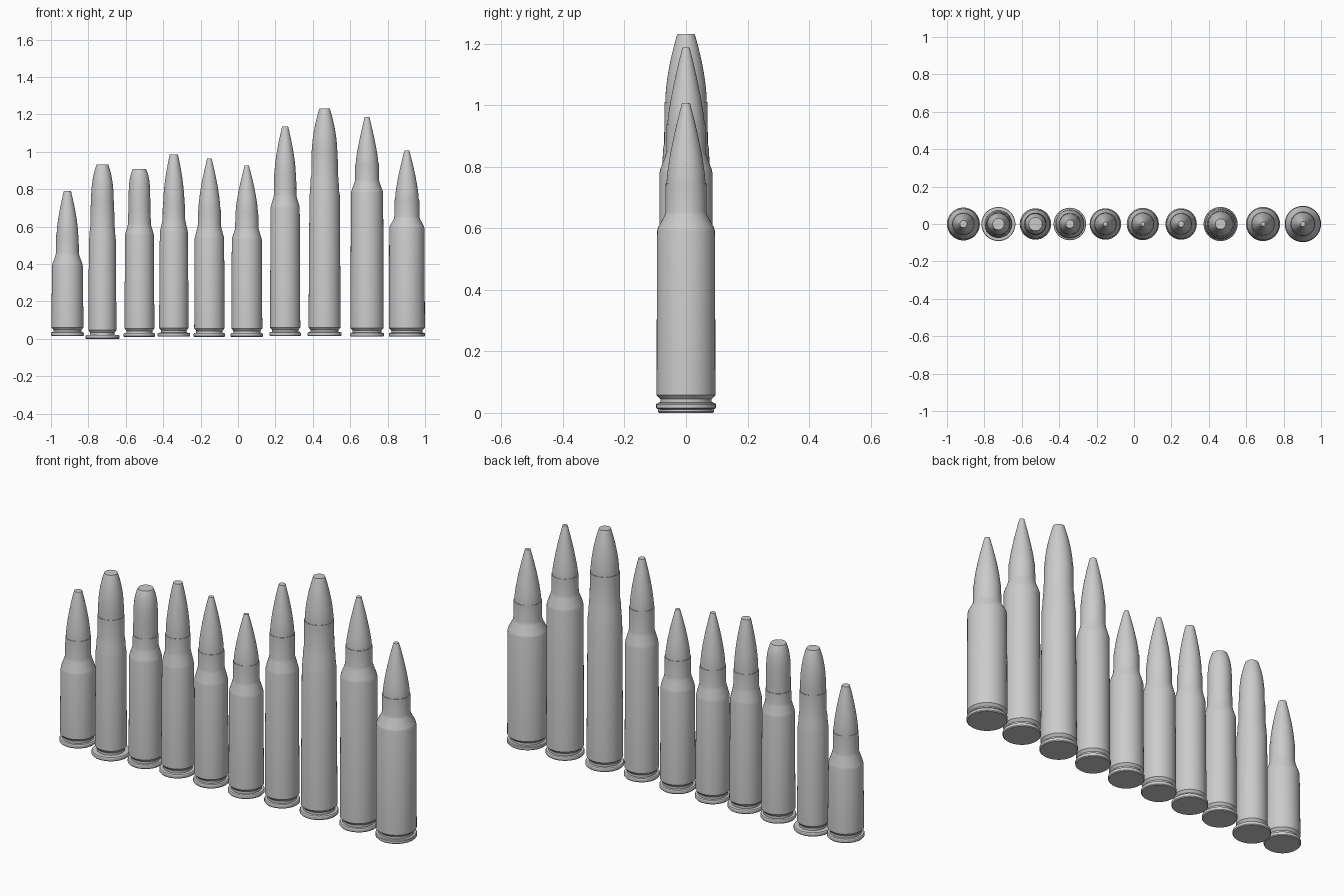
import bpy, math

if "Cube" in bpy.data.objects:
    bpy.data.objects.remove(bpy.data.objects["Cube"])

SIDES = 40


def lathe(name, profile, x):
    """Revolve (radius, z) points about a vertical axis at x, closing both ends."""
    verts = [(r * math.cos(2 * math.pi * i / SIDES), r * math.sin(2 * math.pi * i / SIDES), z)
             for r, z in profile for i in range(SIDES)]
    faces = []
    for k in range(len(profile) - 1):
        a, b = k * SIDES, (k + 1) * SIDES
        for i in range(SIDES):
            j = (i + 1) % SIDES
            faces.append((a + i, a + j, b + j, b + i))
    faces.append(tuple(reversed(range(SIDES))))
    last = (len(profile) - 1) * SIDES
    faces.append(tuple(range(last, last + SIDES)))
    mesh = bpy.data.meshes.new(name)
    mesh.from_pydata(verts, [], faces)
    obj = bpy.data.objects.new(name, mesh)
    bpy.context.collection.objects.link(obj)
    obj.location.x = x
    bpy.ops.object.select_all(action='DESELECT')
    obj.select_set(True)
    bpy.context.view_layer.objects.active = obj
    bpy.ops.object.shade_smooth_by_angle(angle=math.radians(25))


def cartridge(n, x, base, rim, body, shoulder_r, z_shoulder, z_neck, neck, z_mouth, z_tip, tip, power):
    groove = body * 0.87
    # case: rim, extractor groove, tapered body, shoulder, neck and lip
    case = [(rim * 0.96, base), (rim, base + 0.004), (rim, base + 0.016), (rim * 0.97, base + 0.02),
            (groove, base + 0.021), (groove, base + 0.033), (body, base + 0.046),
            (shoulder_r, z_shoulder), (shoulder_r * 0.97, z_shoulder + 0.012),
            (neck * 1.04, z_neck - 0.008), (neck, z_neck + 0.006),
            (neck * 0.985, z_mouth), (neck * 0.9, z_mouth)]
    lathe(f"case_{n}", case, x)
    # bullet: curved nose ending in a small flat tip
    r = neck * 0.95
    steps = 14
    nose = [(r, z_mouth - 0.02)]
    for i in range(steps + 1):
        t = math.sin(i / steps * math.pi / 2)
        nose.append((tip + (r - tip) * (1 - t ** power), z_mouth + (z_tip - z_mouth) * t))
    lathe(f"bullet_{n}", nose, x)


# x, base, rim, body, shoulder radius, shoulder z, neck z, neck radius, mouth z, tip z, tip radius, nose power
rounds = [
    (-.912, .015, .088, .086, .082, .39, .455, .061, .555, .79, .019, 1.5),
    (-.725, .0, .091, .075, .072, .53, .60, .064, .715, .933, .031, 2.6),
    (-.527, .01, .084, .080, .077, .555, .61, .061, .67, .907, .036, 5.0),
    (-.343, .012, .087, .079, .075, .57, .635, .060, .72, .985, .022, 1.7),
    (-.153, .01, .084, .081, .079, .535, .60, .062, .69, .963, .012, 1.5),
    (.047, .01, .086, .083, .080, .53, .59, .062, .685, .927, .011, 1.4),
    (.252, .015, .084, .081, .078, .70, .765, .060, .885, 1.135, .016, 1.5),
    (.463, .015, .091, .086, .081, .77, .87, .071, 1.01, 1.232, .028, 1.7),
    (.690, .012, .091, .089, .086, .78, .845, .064, .937, 1.187, .012, 1.3),
    (.903, .012, .097, .096, .094, .59, .65, .067, .745, 1.007, .013, 1.4),
]
for n, params in enumerate(rounds, 1):
    cartridge(n, *params)
